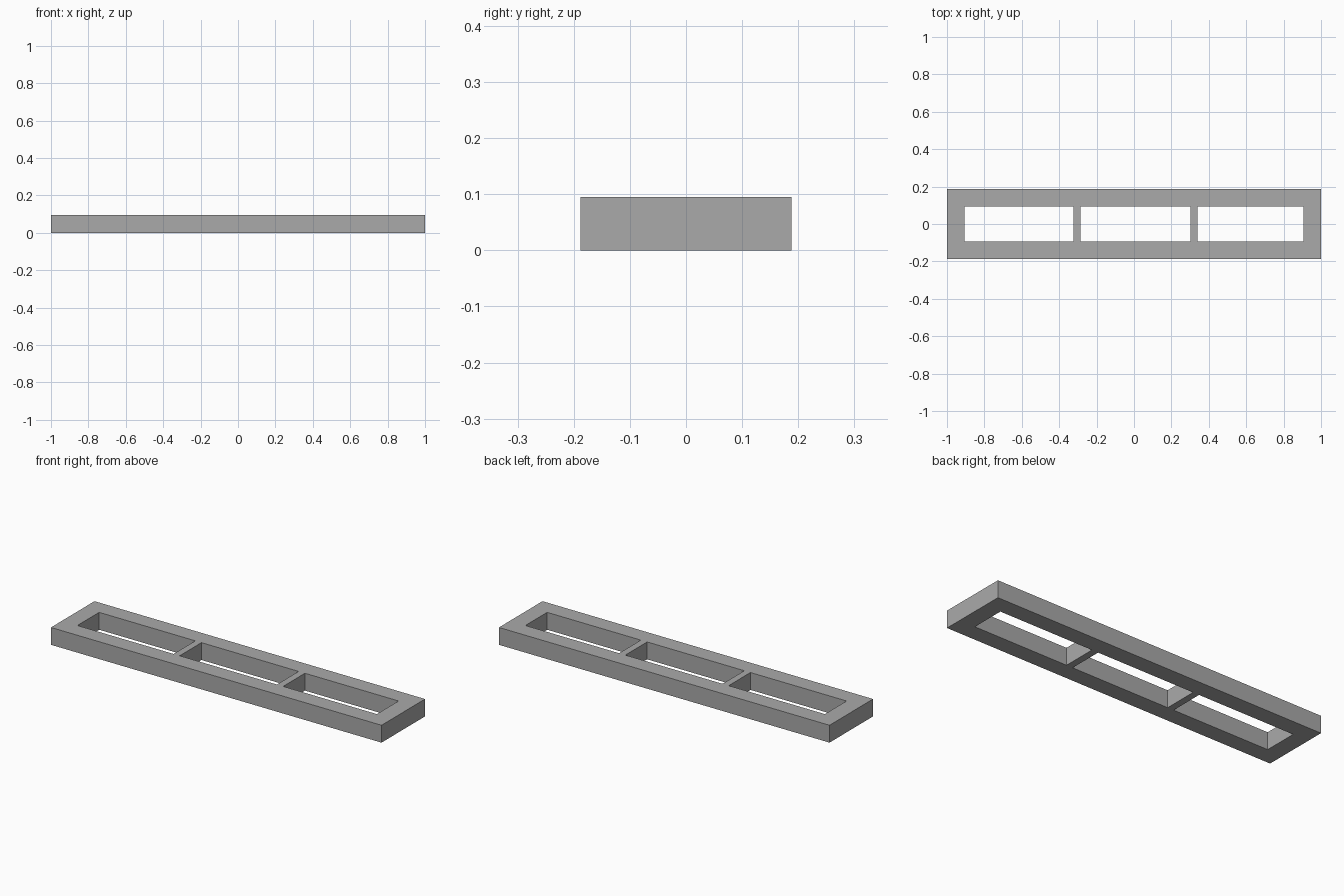
import bpy
import bmesh

if "Cube" in bpy.data.objects:
    bpy.data.objects.remove(bpy.data.objects["Cube"], do_unlink=True)

HEIGHT = 0.095

grey = bpy.data.materials.new("matte grey")
grey.use_nodes = True
colour = (0.4, 0.4, 0.4, 1)
grey.diffuse_color = colour
grey.node_tree.nodes["Principled BSDF"].inputs["Base Color"].default_value = colour

# Grid lines of the plan: rim, three bays and two thin dividers
xs = [-1, -0.906, -0.324, -0.287, 0.301, 0.339, 0.906, 1]
ys = [-0.188, -0.094, 0.094, 0.188]

bm = bmesh.new()
grid = [[bm.verts.new((x, y, 0)) for y in ys] for x in xs]
for i in range(len(xs) - 1):
    for j in range(len(ys) - 1):
        # The middle row is open in every odd column
        if j == 1 and i % 2 == 1:
            continue
        bm.faces.new((grid[i][j], grid[i + 1][j], grid[i + 1][j + 1], grid[i][j + 1]))

# Raise the plan into a solid frame
raised = bmesh.ops.extrude_face_region(bm, geom=bm.faces[:], use_keep_orig=True)
top = [g for g in raised["geom"] if isinstance(g, bmesh.types.BMVert)]
bmesh.ops.translate(bm, verts=top, vec=(0, 0, HEIGHT))
bmesh.ops.recalc_face_normals(bm, faces=bm.faces[:])

mesh = bpy.data.meshes.new("divided_frame")
bm.to_mesh(mesh)
bm.free()
mesh.materials.append(grey)
frame = bpy.data.objects.new("divided_frame", mesh)
bpy.context.collection.objects.link(frame)
